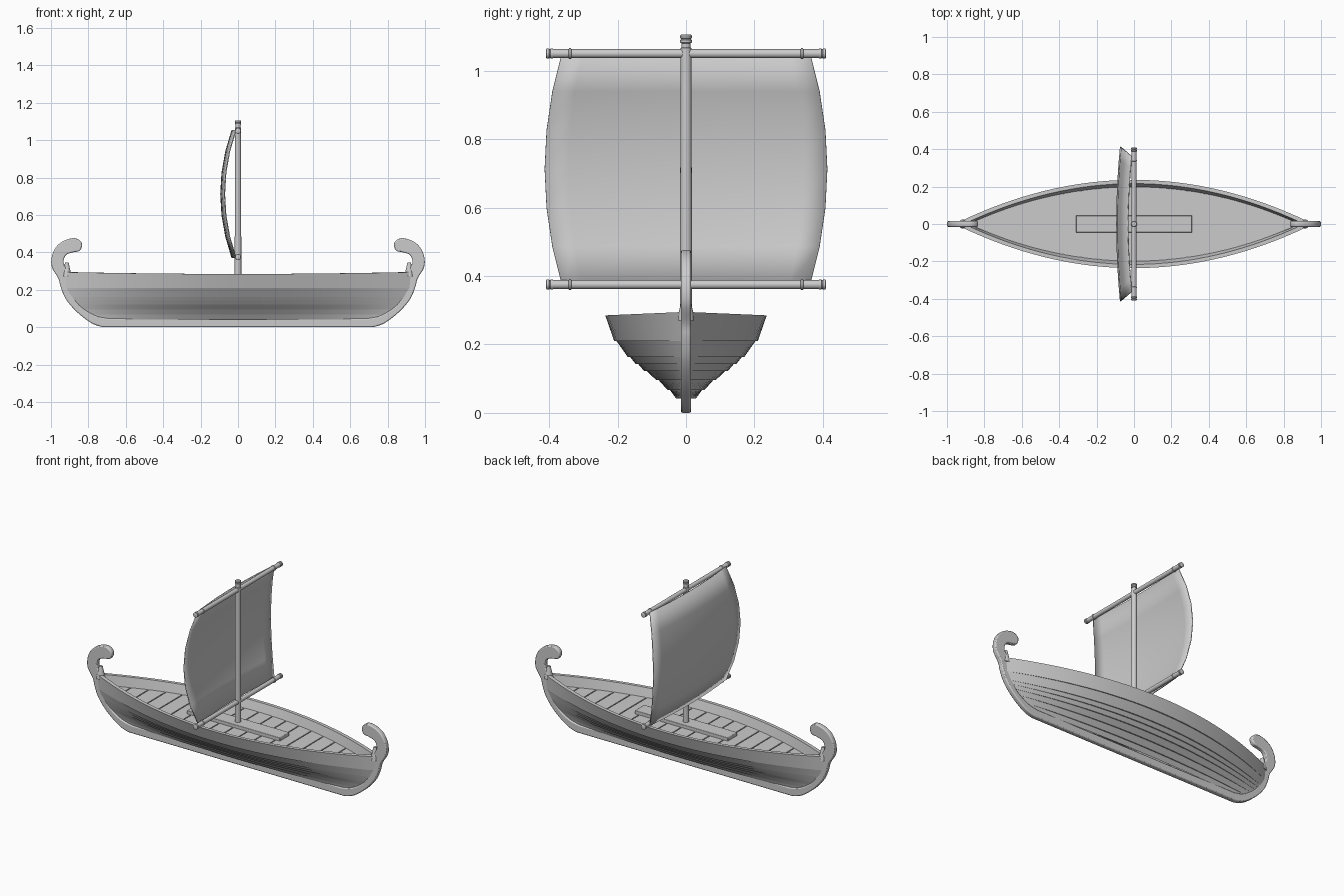
import bpy, bmesh, math
from mathutils import Vector

if "Cube" in bpy.data.objects:
    bpy.data.objects.remove(bpy.data.objects["Cube"])


def make(name, verts, faces, bevel=0, mirror_y=False, smooth=True):
    me = bpy.data.meshes.new(name)
    bm = bmesh.new()
    vs = [bm.verts.new(v) for v in verts]
    for f in faces:
        bm.faces.new([vs[i] for i in f])
    bmesh.ops.recalc_face_normals(bm, faces=bm.faces)
    bm.to_mesh(me)
    bm.free()
    ob = bpy.data.objects.new(name, me)
    bpy.context.collection.objects.link(ob)
    if mirror_y:
        m = ob.modifiers.new("Mirror", 'MIRROR')
        m.use_axis = (False, True, False)
        m.use_clip = True
    if bevel:
        b = ob.modifiers.new("Bevel", 'BEVEL')
        b.width, b.segments = bevel, 2
        b.limit_method = 'ANGLE'
        b.angle_limit = math.radians(50)
    if smooth:
        bpy.ops.object.select_all(action='DESELECT')
        ob.select_set(True)
        bpy.context.view_layer.objects.active = ob
        bpy.ops.object.shade_smooth_by_angle(angle=math.radians(30))
    return ob


def grid(rows, cols):
    return [(r * cols + c, r * cols + c + 1, (r + 1) * cols + c + 1, (r + 1) * cols + c)
            for r in range(rows - 1) for c in range(cols - 1)]


def prism(name, poly, axis, a, b, **kw):
    """Extrude a 2D outline along y or z."""
    n = len(poly)
    if axis == 'y':
        v = [(p, d, q) for d in (a, b) for p, q in poly]
    else:
        v = [(p, q, d) for d in (a, b) for p, q in poly]
    f = [tuple(range(n)), tuple(range(n, 2 * n))]
    f += [(i, (i + 1) % n, (i + 1) % n + n, i + n) for i in range(n)]
    return make(name, v, f, **kw)


def spar(name, profile, axis, z=0, n=16):
    """Lathe (position, radius) pairs about y or z."""
    v = []
    for h, r in profile:
        for k in range(n):
            a = 2 * math.pi * k / n
            c, s = r * math.cos(a), r * math.sin(a)
            v.append((c, h, z + s) if axis == 'y' else (c, s, h))
    f = [(i * n + k, i * n + (k + 1) % n, (i + 1) * n + (k + 1) % n, (i + 1) * n + k)
         for i in range(len(profile) - 1) for k in range(n)]
    f += [tuple(range(n)), tuple(range(len(v) - n, len(v)))]
    return make(name, v, f)


def spline(pts, steps=4):
    P = [Vector(p) for p in pts]
    P = [P[0]] + P + [P[-1]]
    out = []
    for i in range(1, len(P) - 2):
        a, b, c, d = P[i - 1:i + 3]
        for s in range(steps):
            t = s / steps
            out.append(tuple(0.5 * (2 * b + (c - a) * t + (2 * a - 5 * b + 4 * c - d) * t ** 2
                                    + (3 * b - a - 3 * c + d) * t ** 3)))
    return out + [tuple(P[-1])]


# Keel with curled stems at both ends
half = spline([(.72, 0), (.78, .02), (.86, .08), (.92, .15), (.948, .215), (.96, .26), (.995, .32),
               (.995, .38), (.97, .432), (.925, .465), (.87, .476), (.835, .45), (.845, .41),
               (.885, .4), (.92, .386), (.933, .35), (.918, .315), (.89, .285), (.88, .25),
               (.885, .19), (.85, .12), (.77, .065), (.70, .048)])
prism("keel_and_stems", half + [(-x, z) for x, z in reversed(half)], 'y', -.015, .015, bevel=.006)

# Lapped hull: (height, half breadth, half length) at each strake edge
edges = [(.042, .022, .74), (.067, .047, .80), (.096, .080, .85), (.122, .115, .885),
         (.143, .140, .905), (.163, .163, .92), (.21, .203, .943), (.285, .236, .95)]
section = []
for lo, hi in zip(edges, edges[1:]):
    section += [(lo[0], lo[1] + .007, lo[2]), hi]
section += [(.285, .216, .90), (.225, .195, .88)]
N = 32
verts = []
for i in range(N + 1):
    u = -1 + 2 * i / N
    for z, y, x in section:
        verts.append((u * x, .004 + (y - .004) * (1 - u * u), z + (.01 * u * u if z > .28 else 0)))
make("hull_strakes", verts, grid(N + 1, len(section)), mirror_y=True)


# Deck with cross planks
def deck_half(x):
    return .2 * (1 - (x / .885) ** 2)


xs = [-.87 + 1.74 * i / 24 for i in range(25)]
prism("deck_base", [(x, -deck_half(x)) for x in xs] + [(x, deck_half(x)) for x in reversed(xs)],
      'z', .21, .229)
count, pitch = 18, .094
for i in range(count):
    c = (i - (count - 1) / 2) * pitch
    a, b = c - pitch / 2 + .003, c + pitch / 2 - .003
    m = (a + b) / 2
    prism(f"deck_plank_{i + 1}",
          [(a, -deck_half(a)), (m, -deck_half(m)), (b, -deck_half(b)),
           (b, deck_half(b)), (m, deck_half(m)), (a, deck_half(a))], 'z', .222, .235, smooth=False)

# Mast foot block
prism("mast_step", [(-.31, -.045), (.31, -.045), (.31, .045), (-.31, .045)], 'z', .23, .255, bevel=.003)

# Small braces at the foot of each stem
for s, side in ((-1, "aft"), (1, "fore")):
    brace = spar(f"{side}_stem_brace", [(.27, .024), (.295, .021), (.315, .016), (.345, .010)], 'z')
    brace.location.x = s * .915

# Mast with ringed head
spar("mast", [(.23, .018), (1.045, .016), (1.066, .016), (1.068, .013), (1.08, .013), (1.082, .017),
              (1.09, .017), (1.092, .014), (1.096, .017), (1.102, .017), (1.106, .013)], 'z')

# Yards with collars and knobs
side = [(.335, .013), (.336, .016), (.342, .016), (.343, .013), (.388, .013), (.389, .015),
        (.396, .015), (.397, .012), (.401, .015), (.407, .015), (.409, .011)]
for name, z in (("lower_yard", .375), ("upper_yard", 1.05)):
    spar(name, [(-y, r) for y, r in reversed(side)] + side, 'y', z)

# Billowing sail
R, C = 6, 12
verts = []
for i in range(R + 1):
    t = i / R
    b = 1 - (2 * t - 1) ** 2
    w = .362 + .051 * b
    for j in range(C + 1):
        s = -1 + 2 * j / C
        verts.append((-.012 - .06 * b - .02 * (1 - s * s), s * w, .372 + .681 * t))
sail = make("sail", verts, grid(R + 1, C + 1))
sol = sail.modifiers.new("Solidify", 'SOLIDIFY')
sol.thickness, sol.offset = .006, 0
